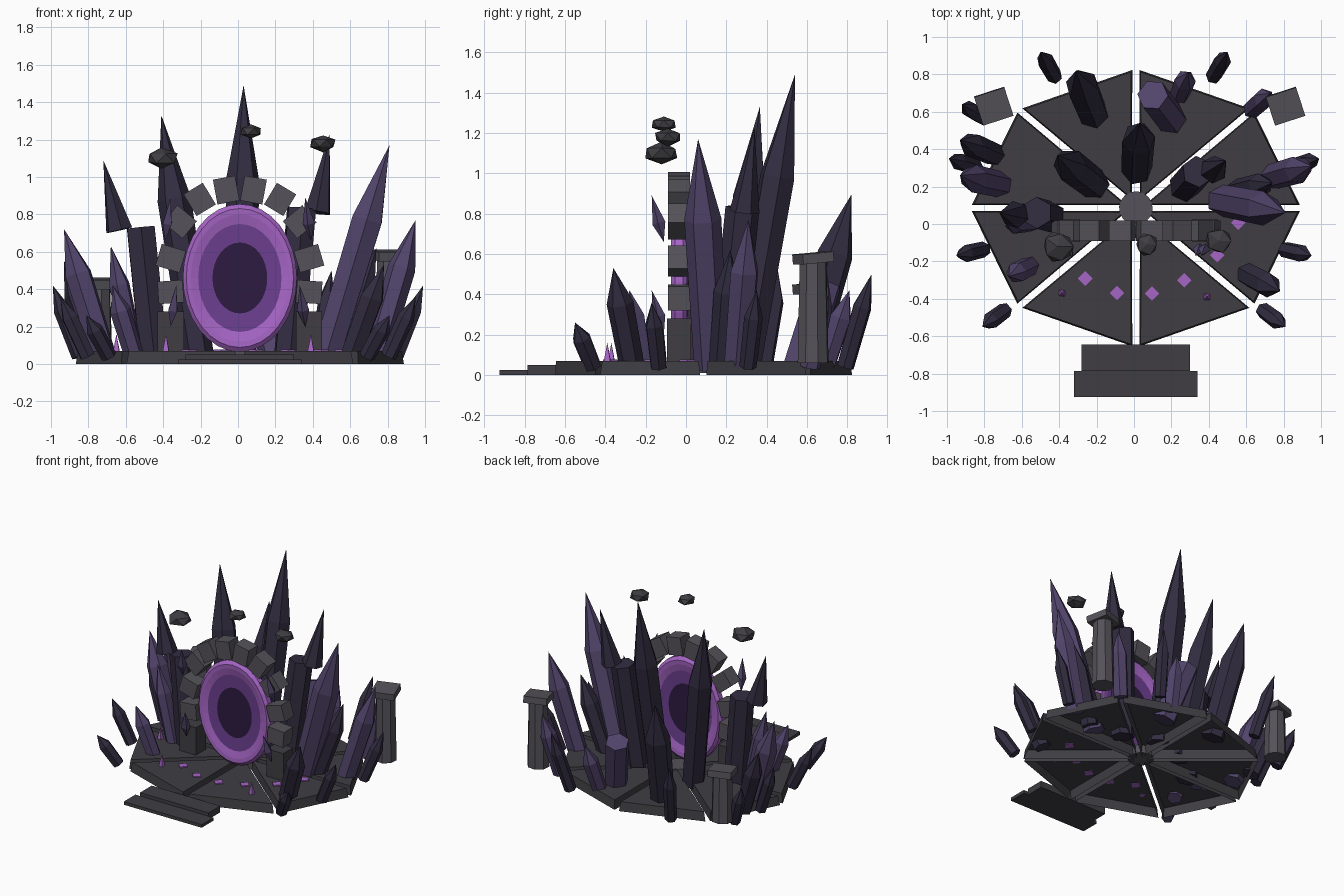
import bpy, bmesh, random
from math import sin, cos, pi, radians, atan2
from mathutils import Vector, Matrix

if "Cube" in bpy.data.objects:
    bpy.data.objects.remove(bpy.data.objects["Cube"])

random.seed(4)

def mat(name, r, g, b):
    m = bpy.data.materials.new(name)
    m.diffuse_color = (r, g, b, 1)
    m.use_nodes = True
    m.node_tree.nodes["Principled BSDF"].inputs["Base Color"].default_value = m.diffuse_color
    return m

STONE = mat("dark_stone", .05, .047, .055)
BLOCK = mat("block_stone", .09, .085, .1)
DARK = mat("dark_crystal", .032, .026, .052)
VIOLET = mat("violet_crystal", .085, .06, .15)
GLOW = mat("glow_purple", .38, .13, .56)
MID = mat("mid_purple", .15, .05, .28)
DEEP = mat("deep_purple", .025, .011, .05)

def finish(bm, name, *mats):
    bmesh.ops.recalc_face_normals(bm, faces=bm.faces)
    me = bpy.data.meshes.new(name)
    bm.to_mesh(me)
    bm.free()
    for m in mats:
        me.materials.append(m)
    ob = bpy.data.objects.new(name, me)
    bpy.context.collection.objects.link(ob)
    return ob

def loft(name, a, b, rings, m, sides=6, turn=0.3):
    """Prism along a->b; rings = (fraction, radius), radius 0 makes a point."""
    a, b = Vector(a), Vector(b)
    q = (b - a).to_track_quat('Z', 'Y')
    bm, prev = bmesh.new(), None
    for t, r in rings:
        c = a.lerp(b, t)
        n = sides if r else 1
        cur = [bm.verts.new(c + q @ Vector((r * cos(turn + 2 * pi * i / n), r * sin(turn + 2 * pi * i / n), 0)))
               for i in range(n)]
        if prev is None:
            if n > 1:
                bm.faces.new(cur)
        else:
            for i in range(sides):
                j = (i + 1) % sides
                if n == 1:
                    bm.faces.new((prev[i], prev[j], cur[0]))
                elif len(prev) == 1:
                    bm.faces.new((prev[0], cur[i], cur[j]))
                else:
                    bm.faces.new((prev[i], prev[j], cur[j], cur[i]))
        prev = cur
    if len(prev) > 1:
        bm.faces.new(prev)
    return finish(bm, name, m)

def crystal(tip, pull, r, m, side=0):
    """Pointed crystal leaning away from the middle; its foot sits `pull` inward of the tip."""
    tip = Vector(tip)
    foot = tip - Vector((tip.x, tip.y - .05, 0)).normalized() * pull
    foot.y += side
    foot.z = .04
    loft("crystal", foot, tip, [(0, r * .93), (.65, r), (1, 0)], m, 6, random.random())

def box(name, c, size, m, rot=None):
    bm = bmesh.new()
    bmesh.ops.create_cube(bm, size=1)
    bmesh.ops.scale(bm, vec=size, verts=bm.verts)
    bmesh.ops.transform(bm, matrix=Matrix.Translation(c) @ (rot or Matrix()), verts=bm.verts)
    return finish(bm, name, m)

# Platform: eight open-bottomed wedge slabs separated by gaps, around a hub
CX, CY = .01, .085
for k in range(8):
    a0, a1 = k * pi / 4, (k + 1) * pi / 4
    p0 = Vector((.885 * cos(a0), .745 * sin(a0)))
    p1 = Vector((.885 * cos(a1), .745 * sin(a1)))
    pts = [(p0 + p1).normalized() * .05, p0.lerp(p1, .03), p1.lerp(p0, .03)]
    mid = sum(pts, Vector((0, 0))) / 3
    bm = bmesh.new()
    lo = [bm.verts.new((CX + p.x, CY + p.y, 0)) for p in pts]
    hi = [bm.verts.new((CX + p.x, CY + p.y, .07)) for p in [mid.lerp(p, .965) for p in pts]]
    bm.faces.new(hi)
    for i in range(3):
        j = (i + 1) % 3
        bm.faces.new((lo[i], lo[j], hi[j], hi[i]))
    finish(bm, "platform_slab", STONE)
loft("platform_hub", (CX, CY, .01), (CX, CY, .075), [(0, .09), (1, .09)], BLOCK, 16)

# Front steps
box("upper_step", (.01, -.715, .025), (.58, .14, .05), STONE)
box("lower_step", (.01, -.855, .012), (.66, .14, .024), STONE)

# Portal disc: elliptical bands with a raised rim on both faces
PX, PY, PZ = .01, -.035, .46
prof = [(.48, -.022), (.73, -.026), (.86, -.038), (.94, -.04), (1, -.02)]
prof += [(f, -y) for f, y in reversed(prof)]
bm, N, prev = bmesh.new(), 32, None
for k, (f, y) in enumerate(prof):
    ring = [bm.verts.new((PX + .305 * f * cos(2 * pi * i / N), PY + y, PZ + .395 * f * sin(2 * pi * i / N)))
            for i in range(N)]
    if k in (0, len(prof) - 1):
        bm.faces.new(ring).material_index = 2
    if prev:
        for i in range(N):
            j = (i + 1) % N
            fc = bm.faces.new((prev[i], prev[j], ring[j], ring[i]))
            fc.material_index = 1 if k in (1, len(prof) - 1) else 0
    prev = ring
finish(bm, "portal_disc", GLOW, MID, DEEP)

# Arch stones, mirrored about the portal axis
for s in (-1, 1):
    for dx, z in ((.073, .93), (.215, .88), (.32, .76), (.37, .565), (.37, .385)):
        ang = atan2((z - PZ) / .45, dx / .36)
        rot = Matrix.Rotation(s * (pi / 2 - ang) * .95, 4, 'Y')
        box("arch_stone", (PX + s * dx, PY, z), (.12, .11, .135), BLOCK, rot)
    box("arch_foot", (PX + s * .37, PY, .175), (.14, .12, .21), STONE)

# Corner pillars with tilted caps
for x, h in ((.81, .56), (-.75, .41)):
    loft("pillar", (x, .63, .06), (x, .63, h), [(0, .08), (1, .07)], BLOCK, 8)
    rot = Matrix.Rotation(radians(18), 4, 'Z') @ Matrix.Rotation(radians(5), 4, 'X')
    box("pillar_cap", (x, .63, h + .02), (.17, .16, .05), BLOCK, rot)

# Crystal clusters: inward pull, radius, colour, tips
for pull, r, m, tips in (
    (.25, .09, DARK, ((.03, .54, 1.49), (-.41, .366, 1.33), (-.31, .82, .895))),
    (.22, .075, VIOLET, ((.95, .31, .77), (-.93, .26, .72))),
    (.2, .067, DARK, ((.78, -.36, .53), (.74, .22, .62), (-.93, .45, .55))),
    (.13, .057, VIOLET, ((-.68, 0, .63), (-.67, -.28, .42), (.73, .7, .5), (.29, .81, .42))),
):
    for tip in tips:
        crystal(tip, pull, r, m)
crystal((.81, .06, 1.17), .34, .092, VIOLET, .07)

# Small outer crystals, in mirrored pairs
for x, y, z in ((.81, -.55, .26), (.95, -.17, .36), (.99, .35, .42), (.5, .92, .5)):
    for s in (-1, 1):
        crystal((s * x, y, z), .15, .046, DARK)
crystal((-.92, .64, .35), .13, .045, DARK)

# Broken crystals with flat tops, and their floating tips
for b, t, m in (((-.45, .04, .04), (-.52, .06, .73), DARK),
                ((.27, .2, .04), (.34, .28, .83), DARK),
                ((.2, .56, .04), (.1, .69, .45), VIOLET)):
    loft("broken_crystal", b, t, [(0, .085), (1, .085)], m)
for b, t in (((-.635, .05, .715), (-.72, .06, 1.09)), ((.425, .29, .81), (.49, .34, 1.23))):
    loft("floating_tip", b, t, [(0, .075), (1, 0)], DARK)

# Floating shards beside the portal
for s in (-1, 1):
    for x, z, h in ((.39, .66, .23), (.36, .2, .22)):
        loft("floating_shard", (s * x, -.11, z), (s * (x - .03), -.17, z + h),
             [(0, 0), (.4, .033), (1, 0)], VIOLET, 4)

# Floating rocks
for c, r in (((-.41, -.12, 1.1), .09), ((.07, -.11, 1.245), .065), ((.455, -.09, 1.18), .077)):
    bm = bmesh.new()
    bmesh.ops.create_icosphere(bm, subdivisions=1, radius=r)
    for v in bm.verts:
        v.co *= random.uniform(.85, 1.1)
        v.co.z *= .6
    bmesh.ops.translate(bm, vec=c, verts=bm.verts)
    finish(bm, "floating_rock", STONE)

# Glowing rune tiles along an arc, and spikes on the platform
for i in range(6):
    a = radians(-127 + 24 * i)
    x, y = .01 + .45 * cos(a) + .05 * max(0, i - 3), .06 + .44 * sin(a)
    loft("rune_tile", (x, y, .066), (x, y, .078), [(0, .039), (1, .039)], GLOW, 4, 0)
for x, y in ((-.385, -.37), (.39, -.39), (-.65, -.01)):
    loft("glow_spike", (x, y, .065), (x, y, .16), [(0, .024), (1, 0)], GLOW, 4, .7)
